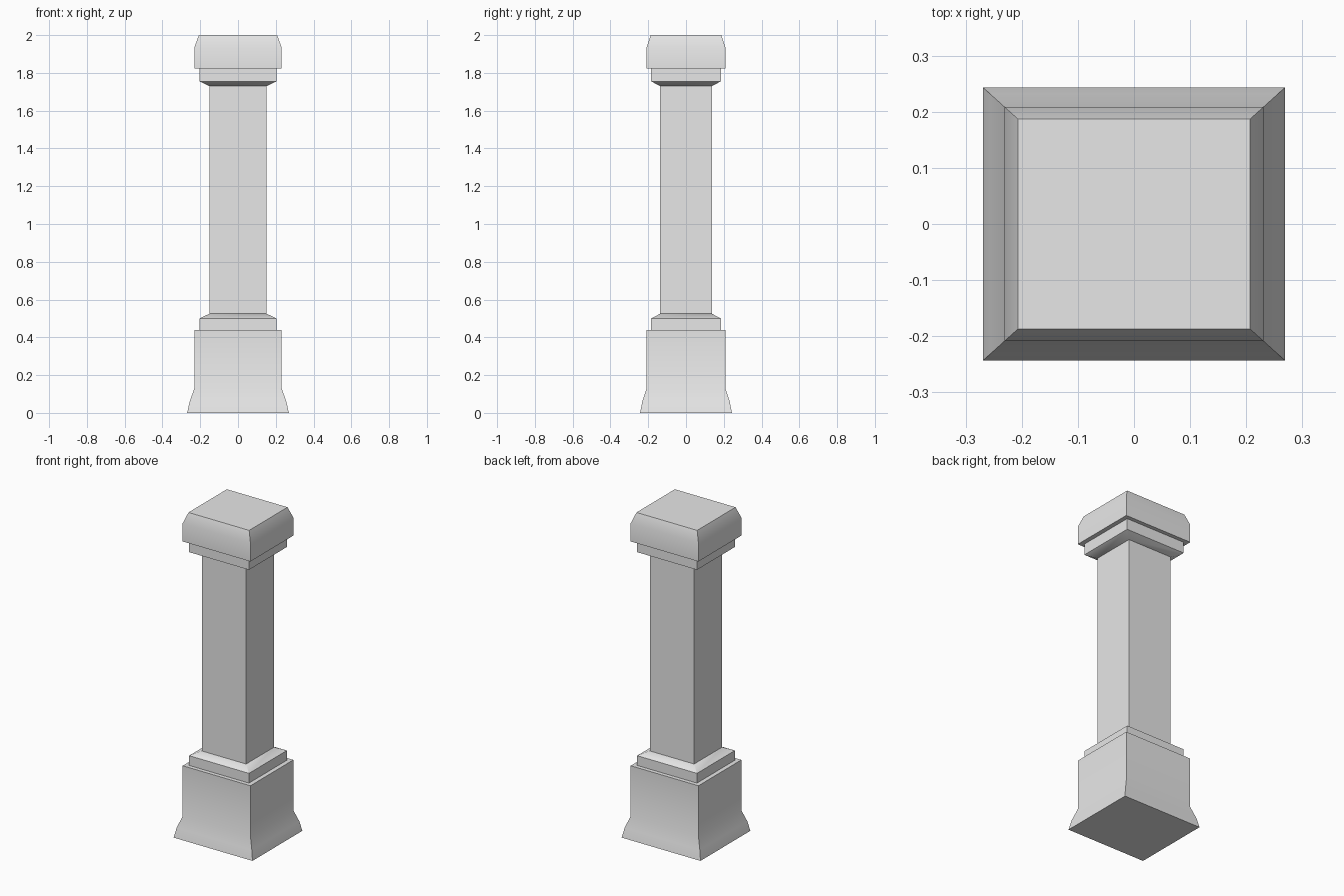
import bpy
import bmesh
import math

cube = bpy.data.objects.get("Cube")
if cube:
    bpy.data.objects.remove(cube, do_unlink=True)

DEPTH_RATIO = 0.904  # the column is slightly shallower than it is wide

stone = bpy.data.materials.new("grey_stone")
stone.use_nodes = True
colour = (0.8, 0.8, 0.8, 1)
stone.diffuse_color = colour
stone.node_tree.nodes["Principled BSDF"].inputs["Base Color"].default_value = colour


def stacked_block(name, profile):
    """Loft rectangular rings through (half width, height) pairs and close the ends."""
    bm = bmesh.new()
    rings = []
    for half, z in profile:
        rings.append([bm.verts.new((sx * half, sy * half * DEPTH_RATIO, z))
                      for sx, sy in ((-1, -1), (1, -1), (1, 1), (-1, 1))])
    for low, high in zip(rings, rings[1:]):
        for i in range(4):
            j = (i + 1) % 4
            bm.faces.new((low[i], low[j], high[j], high[i]))
    bm.faces.new(rings[0][::-1])
    bm.faces.new(rings[-1])
    mesh = bpy.data.meshes.new(name)
    bm.to_mesh(mesh)
    bm.free()
    mesh.materials.append(stone)
    obj = bpy.data.objects.new(name, mesh)
    bpy.context.collection.objects.link(obj)
    bpy.ops.object.select_all(action="DESELECT")
    obj.select_set(True)
    bpy.context.view_layer.objects.active = obj
    bpy.ops.object.shade_smooth_by_angle(angle=math.radians(30))
    return obj


# Flared pedestal with its stepped, bevelled trim
stacked_block("pedestal", [(0.269, 0), (0.256, 0.06), (0.231, 0.13), (0.231, 0.44)])
stacked_block("base_trim", [(0.204, 0.44), (0.204, 0.5), (0.151, 0.525)])

# Plain square shaft
stacked_block("shaft", [(0.151, 0.525), (0.151, 1.73)])

# Upper trim and chamfered cap
stacked_block("cap_trim", [(0.151, 1.73), (0.204, 1.755), (0.204, 1.823)])
stacked_block("cap", [(0.231, 1.823), (0.231, 1.935), (0.207, 2)])
